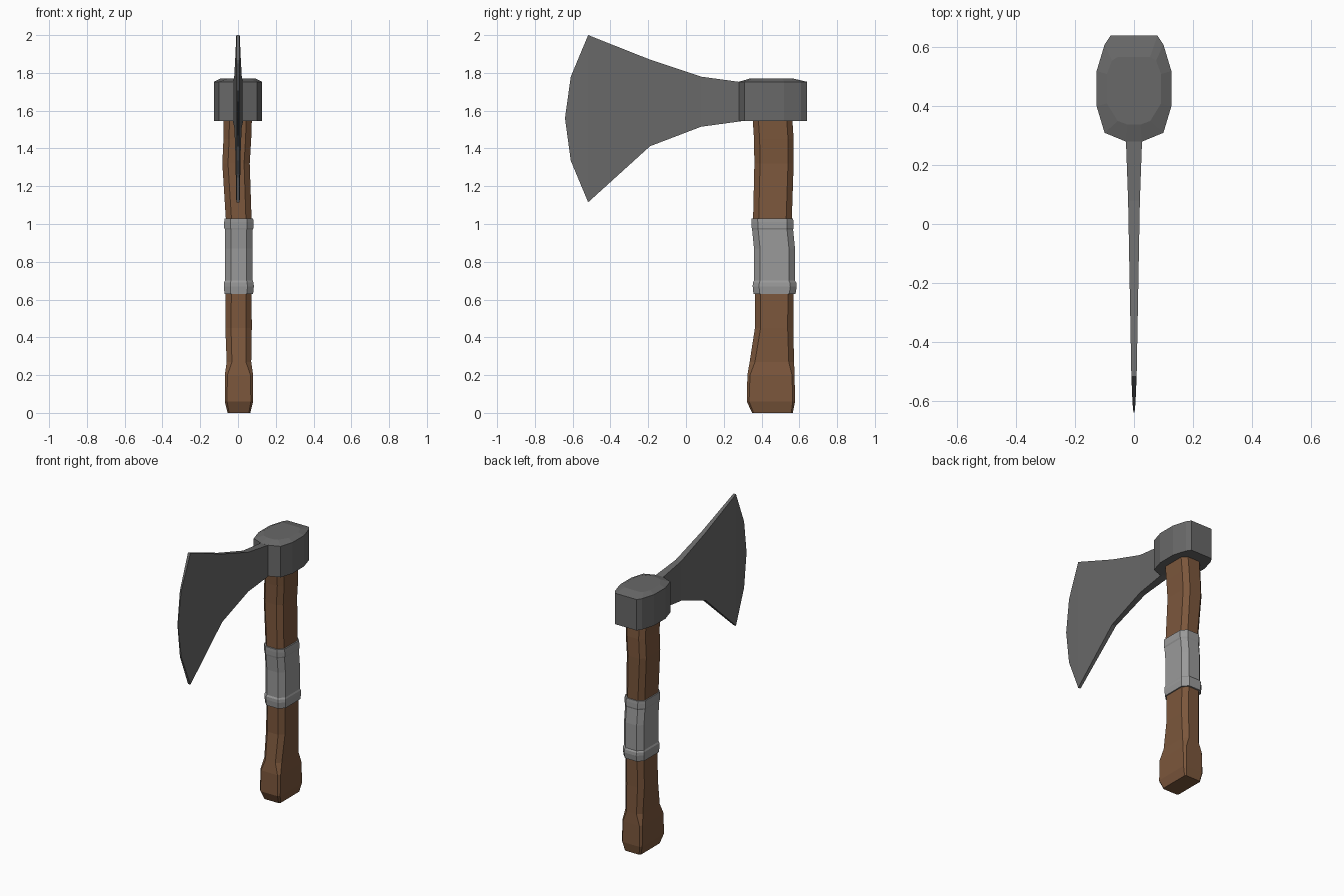
import bpy, bmesh


def material(name, rgb):
    m = bpy.data.materials.new(name)
    m.diffuse_color = (*rgb, 1)
    return m


def loft(name, rings, mat):
    """Skin a list of equal-length rings and cap both ends."""
    bm = bmesh.new()
    vs = [[bm.verts.new(p) for p in ring] for ring in rings]
    n = len(vs[0])
    for a, b in zip(vs, vs[1:]):
        for i in range(n):
            j = (i + 1) % n
            bm.faces.new((a[i], a[j], b[j], b[i]))
    bm.faces.new(vs[0][::-1])
    bm.faces.new(vs[-1])
    bmesh.ops.recalc_face_normals(bm, faces=bm.faces)
    me = bpy.data.meshes.new(name)
    bm.to_mesh(me)
    bm.free()
    me.materials.append(mat)
    ob = bpy.data.objects.new(name, me)
    bpy.context.collection.objects.link(ob)
    return ob


def section(z, x0, x1, y0, y1, c):
    """Chamfered rectangle at height z."""
    return [(x0 + c, y0, z), (x1 - c, y0, z), (x1, y0 + c, z), (x1, y1 - c, z),
            (x1 - c, y1, z), (x0 + c, y1, z), (x0, y1 - c, z), (x0, y0 + c, z)]


wood = material("wood", (0.2, 0.095, 0.045))
iron = material("dark_iron", (0.14, 0.14, 0.14))
steel = material("light_steel", (0.32, 0.32, 0.32))

# Slightly crooked wooden handle with a flared foot
loft("handle", [section(*s) for s in [
    (0.0, -0.055, 0.065, 0.35, 0.565, 0.008),
    (0.06, -0.07, 0.08, 0.322, 0.577, 0.012),
    (0.20, -0.07, 0.08, 0.325, 0.575, 0.014),
    (0.27, -0.06, 0.07, 0.337, 0.572, 0.028),
    (0.45, -0.067, 0.073, 0.365, 0.568, 0.03),
    (0.66, -0.065, 0.072, 0.365, 0.57, 0.03),
    (0.87, -0.065, 0.072, 0.365, 0.57, 0.03),
    (1.02, -0.064, 0.072, 0.355, 0.56, 0.03),
    (1.32, -0.083, 0.062, 0.362, 0.57, 0.03),
    (1.45, -0.077, 0.07, 0.36, 0.57, 0.03),
    (1.60, -0.075, 0.075, 0.35, 0.56, 0.03)]], wood)

# Grip sleeve with a raised band at each end
loft("grip_sleeve", [section(*s) for s in [
    (0.63, -0.072, 0.08, 0.357, 0.58, 0.033),
    (0.67, -0.074, 0.084, 0.353, 0.586, 0.034),
    (0.69, -0.074, 0.082, 0.354, 0.584, 0.034),
    (0.70, -0.069, 0.078, 0.36, 0.577, 0.032),
    (0.87, -0.069, 0.078, 0.36, 0.577, 0.032),
    (0.97, -0.069, 0.078, 0.35, 0.567, 0.032),
    (0.98, -0.073, 0.082, 0.348, 0.57, 0.034),
    (1.01, -0.073, 0.082, 0.346, 0.569, 0.034),
    (1.03, -0.072, 0.08, 0.346, 0.567, 0.033)]], steel)

# Faceted head block, mirrored half outline, with a low raised crown
half = [(0.027, 0.28), (0.1, 0.31), (0.127, 0.40),
        (0.127, 0.52), (0.1, 0.61), (0.08, 0.64)]
crown = [(0.022, 0.338), (0.055, 0.35), (0.092, 0.41),
         (0.092, 0.51), (0.075, 0.555), (0.055, 0.568)]


def mirrored(points, z):
    return [(x, y, z) for x, y in points] + [(-x, y, z) for x, y in reversed(points)]


loft("head_block", [mirrored(half, 1.545), mirrored(half, 1.753),
                    mirrored(crown, 1.77)], iron)

# Flaring blade, thinning towards the curved cutting edge
blade = [(0.30, 1.75, 1.545, 0.028), (0.08, 1.78, 1.515, 0.02),
         (-0.19, 1.87, 1.412, 0.015), (-0.518, 2.0, 1.115, 0.009),
         (-0.61, 1.78, 1.335, 0.005), (-0.64, 1.565, 1.555, 0.002)]
loft("blade", [[(h, y, top), (-h, y, top), (-h, y, bot), (h, y, bot)]
               for y, top, bot, h in blade], iron)
